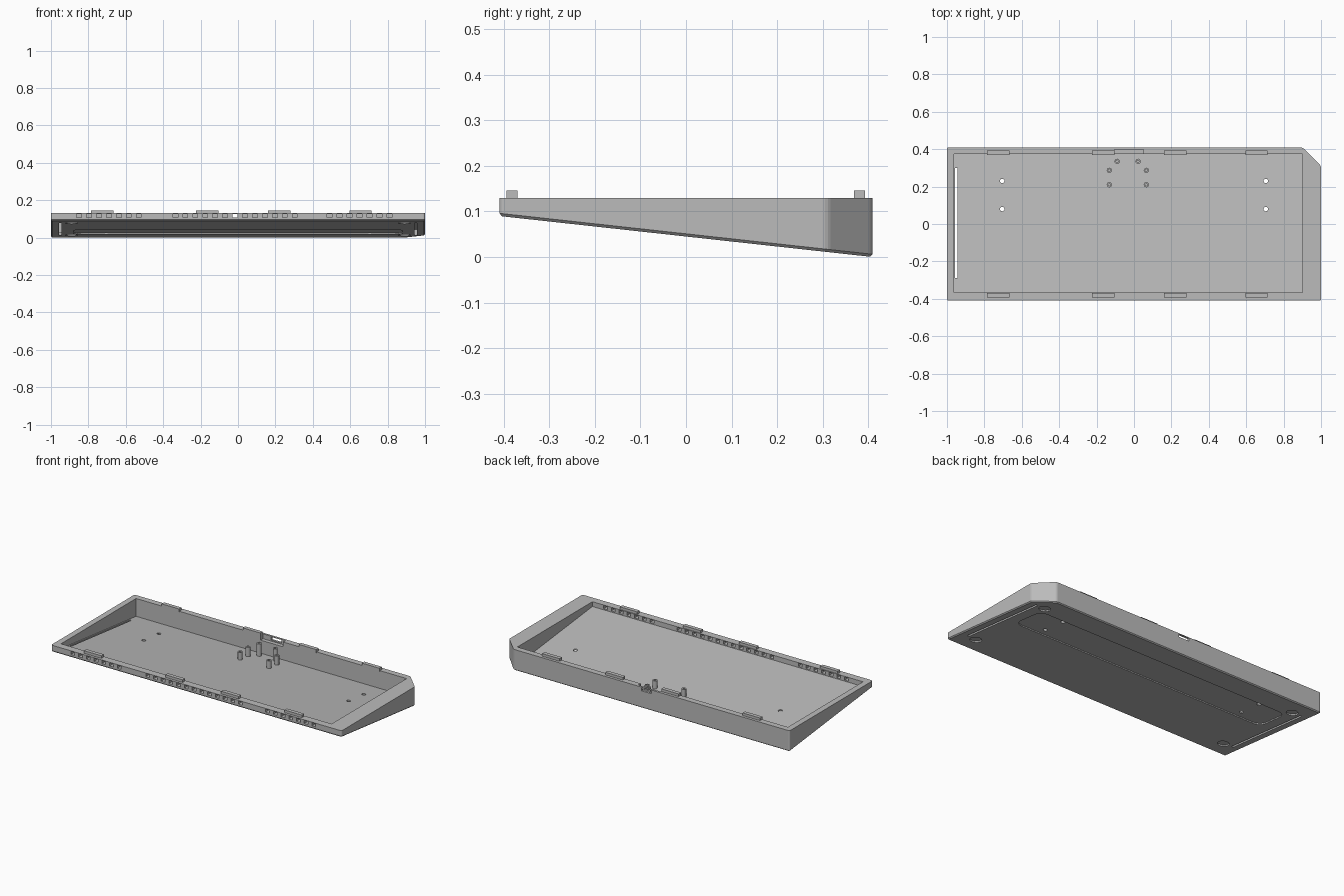
import bpy, bmesh, math

if "Cube" in bpy.data.objects:
    bpy.data.objects.remove(bpy.data.objects["Cube"])

TOP = 0.13
FLOOR = 0.015

grey = bpy.data.materials.new("case_grey")
grey.use_nodes = True
COLOR = (0.5, 0.5, 0.5, 1)
grey.diffuse_color = COLOR
grey.node_tree.nodes["Principled BSDF"].inputs["Base Color"].default_value = COLOR


def base(y):
    """Height of the sloping underside."""
    return 0.09 * (0.41 - y) / 0.82


def slope(offset):
    return lambda y: base(y) + offset


def level(z):
    return lambda y: z


def prism(bm, outline, low, high):
    """Extruded outline whose ends follow height functions of y."""
    lower = [bm.verts.new((x, y, low(y))) for x, y in outline]
    upper = [bm.verts.new((x, y, high(y))) for x, y in outline]
    bottom = bm.faces.new(lower[::-1])
    bm.faces.new(upper)
    sides = []
    n = len(outline)
    for i in range(n):
        j = (i + 1) % n
        bm.faces.new((lower[i], lower[j], upper[j], upper[i]))
        sides.append(bm.edges.get((lower[i], upper[i])))
    return bottom, sides


def rect(x0, x1, y0, y1):
    return [(x0, y0), (x1, y0), (x1, y1), (x0, y1)]


def circle(x, y, r, n=20):
    return [(x + r * math.cos(math.tau * i / n), y + r * math.sin(math.tau * i / n)) for i in range(n)]


def round_rect(x0, x1, y0, y1, r, n=6):
    points = []
    corners = [(x1 - r, y1 - r), (x0 + r, y1 - r), (x0 + r, y0 + r), (x1 - r, y0 + r)]
    for k, (cx, cy) in enumerate(corners):
        for i in range(n + 1):
            a = math.pi / 2 * (k + i / n)
            points.append((cx + r * math.cos(a), cy + r * math.sin(a)))
    return points


def make(name, bm):
    bmesh.ops.recalc_face_normals(bm, faces=bm.faces)
    mesh = bpy.data.meshes.new(name)
    bm.to_mesh(mesh)
    bm.free()
    obj = bpy.data.objects.new(name, mesh)
    bpy.context.collection.objects.link(obj)
    mesh.materials.append(grey)
    return obj


def solid(name, *parts):
    bm = bmesh.new()
    for part in parts:
        prism(bm, *part)
    return make(name, bm)


def carve(target, cutters):
    """Subtract the cutters, keep the result and drop the cutters."""
    for cutter in cutters:
        cutter.hide_render = True
        mod = target.modifiers.new(cutter.name, "BOOLEAN")
        mod.object = cutter
        mod.operation = "DIFFERENCE"
        mod.solver = "EXACT"
    graph = bpy.context.evaluated_depsgraph_get()
    mesh = bpy.data.meshes.new_from_object(target.evaluated_get(graph))
    target.modifiers.clear()
    target.data = mesh
    for cutter in cutters:
        bpy.data.objects.remove(cutter)


# Wedge-shaped tray with one clipped rear corner
bm = bmesh.new()
outline = [(-1, -0.41), (1, -0.41), (1, 0.31), (0.9, 0.41), (-1, 0.41)]
bottom, sides = prism(bm, outline, base, level(TOP))
bmesh.ops.bevel(bm, geom=sides, offset=0.01, segments=3, profile=0.5, affect="EDGES")
bm.normal_update()
under = min(bm.faces, key=lambda f: f.normal.z)
bmesh.ops.bevel(bm, geom=list(under.edges), offset=0.006, segments=1, affect="EDGES")
tray = make("case_tray", bm)

# Main cavity, cable recess and port
cavity = solid("cavity_cutter", (rect(-0.963, 0.9, -0.365, 0.373), slope(FLOOR), level(0.2)))
recess = solid("recess_cutter", (rect(-0.105, 0.05, 0.36, 0.397), level(0.1), level(0.2)))
port = solid("port_cutter", (rect(-0.05, 0.02, 0.36, 0.45), level(0.107), level(0.126)))

# Vent slots through the front wall
vents = []
for start, count in ((-0.85, 7), (-0.335, 13), (0.49, 7)):
    for i in range(count):
        x = start + 0.0532 * i
        vents.append((rect(x - 0.013, x + 0.013, -0.45, -0.35), level(0.107), level(0.127)))
vent_cutter = solid("vent_cutter", *vents)

# Underside: shallow panel, foot seats, side grooves and screw holes
under_parts = [(round_rect(-0.88, 0.88, 0.03, 0.25, 0.05), slope(-0.05), slope(0.007))]
for side in (-1, 1):
    x = 0.95 * side
    under_parts.append((rect(x - 0.006, x + 0.006, -0.29, 0.3), slope(-0.05), slope(0.03)))
    for y in (-0.295, 0.295):
        under_parts.append((circle(0.89 * side, y, 0.033), slope(-0.05), slope(0.008)))
under_cutter = solid("underside_cutter", *under_parts)
holes = [(circle(0.705 * s, y, 0.012), slope(-0.05), slope(0.05)) for s in (-1, 1) for y in (0.08, 0.23)]
hole_cutter = solid("screw_hole_cutter", *holes)

carve(tray, [cavity, recess, port, vent_cutter, under_cutter, hole_cutter])

# Locating tabs on the front and rear rims
for x in (-0.725, -0.165, 0.22, 0.655):
    for place, y in (("front", -0.382), ("rear", 0.381)):
        solid(place + "_tab", (rect(x - 0.06, x + 0.06, y - 0.012, y + 0.012), level(TOP - 0.005), level(0.146)))

# Hollow standoffs for the circuit board
for x, y, z in ((-0.09, 0.335, 0.1), (0.022, 0.335, 0.1), (-0.132, 0.287, 0.085),
                (0.066, 0.287, 0.085), (-0.132, 0.21, 0.085), (0.066, 0.21, 0.085)):
    post = solid("standoff", (circle(x, y, 0.014), slope(FLOOR - 0.003), level(z)))
    carve(post, [solid("bore_cutter", (circle(x, y, 0.006, 12), slope(FLOOR + 0.003), level(0.2)))])
